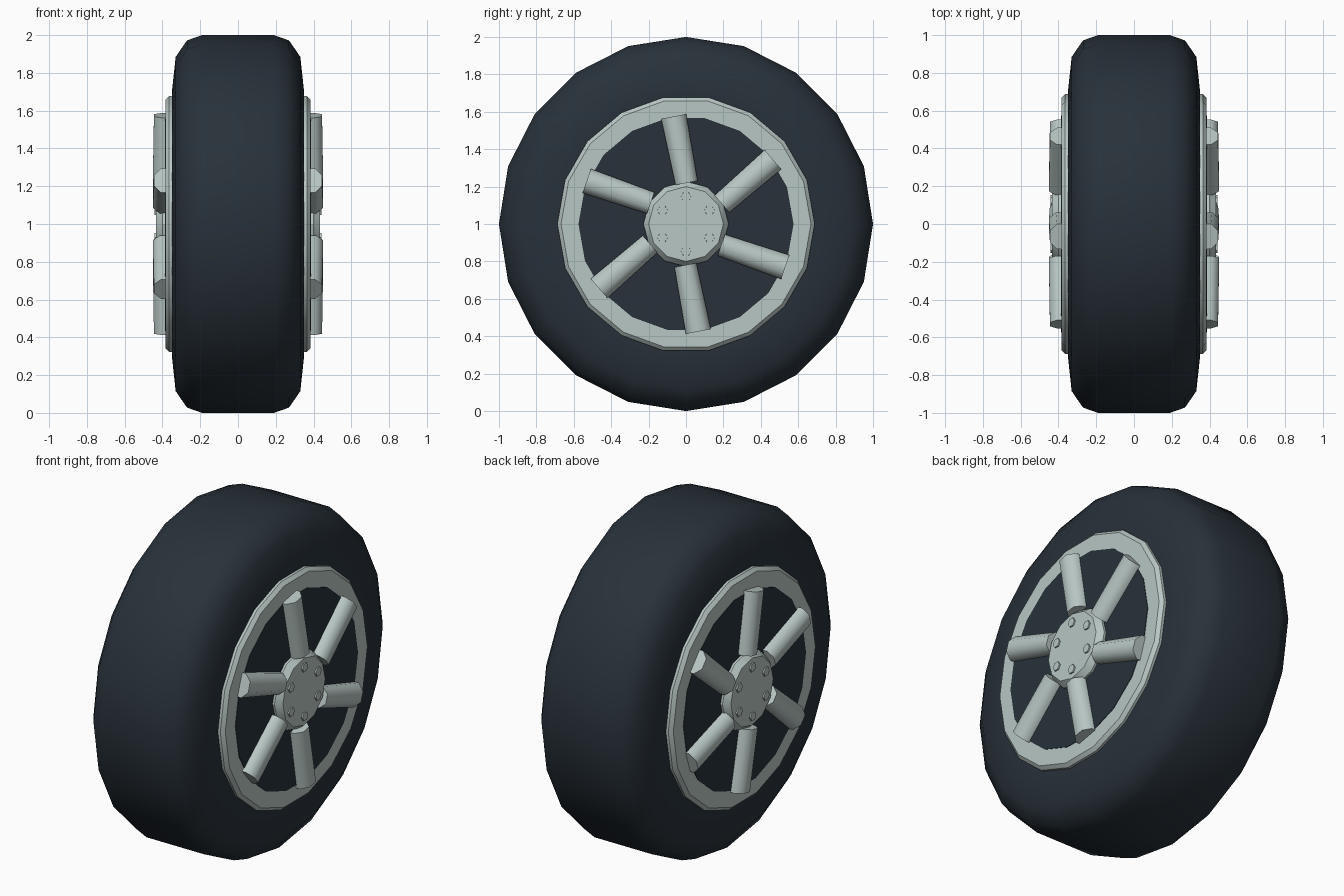
import bpy
from math import sin, cos, pi, radians
from mathutils import Vector

cube = bpy.data.objects.get("Cube")
if cube:
    bpy.data.objects.remove(cube, do_unlink=True)


def make_material(name, color):
    mat = bpy.data.materials.new(name)
    mat.use_nodes = True
    mat.diffuse_color = color
    mat.node_tree.nodes["Principled BSDF"].inputs["Base Color"].default_value = color
    return mat


RUBBER = make_material("dark rubber", (0.021, 0.031, 0.042, 1))
METAL = make_material("pale metal", (0.48, 0.57, 0.55, 1))
AXLE = Vector((0, 0, 1))


def add_object(name, verts, faces, mat, angle):
    mesh = bpy.data.meshes.new(name)
    mesh.from_pydata(verts, [], faces)
    mesh.materials.append(mat)
    obj = bpy.data.objects.new(name, mesh)
    bpy.context.collection.objects.link(obj)
    bpy.ops.object.select_all(action="DESELECT")
    obj.select_set(True)
    bpy.context.view_layer.objects.active = obj
    bpy.ops.object.mode_set(mode="EDIT")
    bpy.ops.mesh.select_all(action="SELECT")
    bpy.ops.mesh.normals_make_consistent(inside=False)
    bpy.ops.object.mode_set(mode="OBJECT")
    bpy.ops.object.shade_smooth_by_angle(angle=radians(angle))


def lathe(name, profile, sides, mat, center=AXLE, closed=False, angle=30):
    """Turn (x, radius) points about an axis along x; open ends are capped."""
    verts = [center + Vector((x, r * cos(a), r * sin(a)))
             for x, r in profile
             for a in (2 * pi * k / sides for k in range(sides))]
    count = len(profile)
    faces = []
    for i in range(count if closed else count - 1):
        j = (i + 1) % count
        for k in range(sides):
            n = (k + 1) % sides
            faces.append((i * sides + k, i * sides + n, j * sides + n, j * sides + k))
    if not closed:
        faces.append(tuple(range(sides)))
        faces.append(tuple(range((count - 1) * sides, count * sides)))
    add_object(name, verts, faces, mat, angle)


def spoke(name, side, angle):
    """Arched bar running outward, set slightly off the axle line."""
    out = Vector((0, cos(angle), sin(angle)))
    across = Vector((0, sin(angle), -cos(angle)))
    arch = [(-1, 0.37), (-1, 0.408), (-0.45, 0.445), (0.45, 0.445), (1, 0.408), (1, 0.37)]
    n = len(arch)
    verts = [AXLE + out * dist + across * (0.045 + w * half) + Vector((side * (x + lift), 0, 0))
             for dist, half, lift in ((0.215, 0.06, 0.006), (0.577, 0.068, 0)) for w, x in arch]
    faces = [(i, (i + 1) % n, n + (i + 1) % n, n + i) for i in range(n)]
    faces += [tuple(range(n)), tuple(range(n, 2 * n))]
    add_object(name, verts, faces, METAL, 60)


# Tyre, and the dark disc that fills the rims
half = [(0.345, 0.60), (0.35, 0.70), (0.33, 0.885), (0.27, 0.972), (0.19, 1.0)]
lathe("tyre", half + [(-x, r) for x, r in reversed(half)], 20, RUBBER, angle=50)
lathe("wheel_disc", [(-0.387, 0.575), (0.387, 0.575)], 18, RUBBER)

# Rim, hub, bolts and spokes on both sides
for side, label in ((1, "left"), (-1, "right")):
    rim = [(0.33, 0.688), (0.365, 0.688), (0.384, 0.668), (0.384, 0.57), (0.33, 0.57)]
    lathe(label + "_rim", [(side * x, r) for x, r in rim], 18, METAL, closed=True)
    hub = [(0.37, 0.228), (0.40, 0.228), (0.435, 0.2)]
    lathe(label + "_hub", [(side * x, r) for x, r in hub], 12, METAL)
    for k in range(6):
        a = pi / 2 + k * pi / 3
        spot = AXLE + Vector((0, cos(a), sin(a))) * 0.145
        lathe(f"{label}_bolt_{k + 1}", [(side * 0.42, 0.029), (side * 0.443, 0.027)],
              6, METAL, center=spot)
        spoke(f"{label}_spoke_{k + 1}", side, radians(101) + k * pi / 3)
